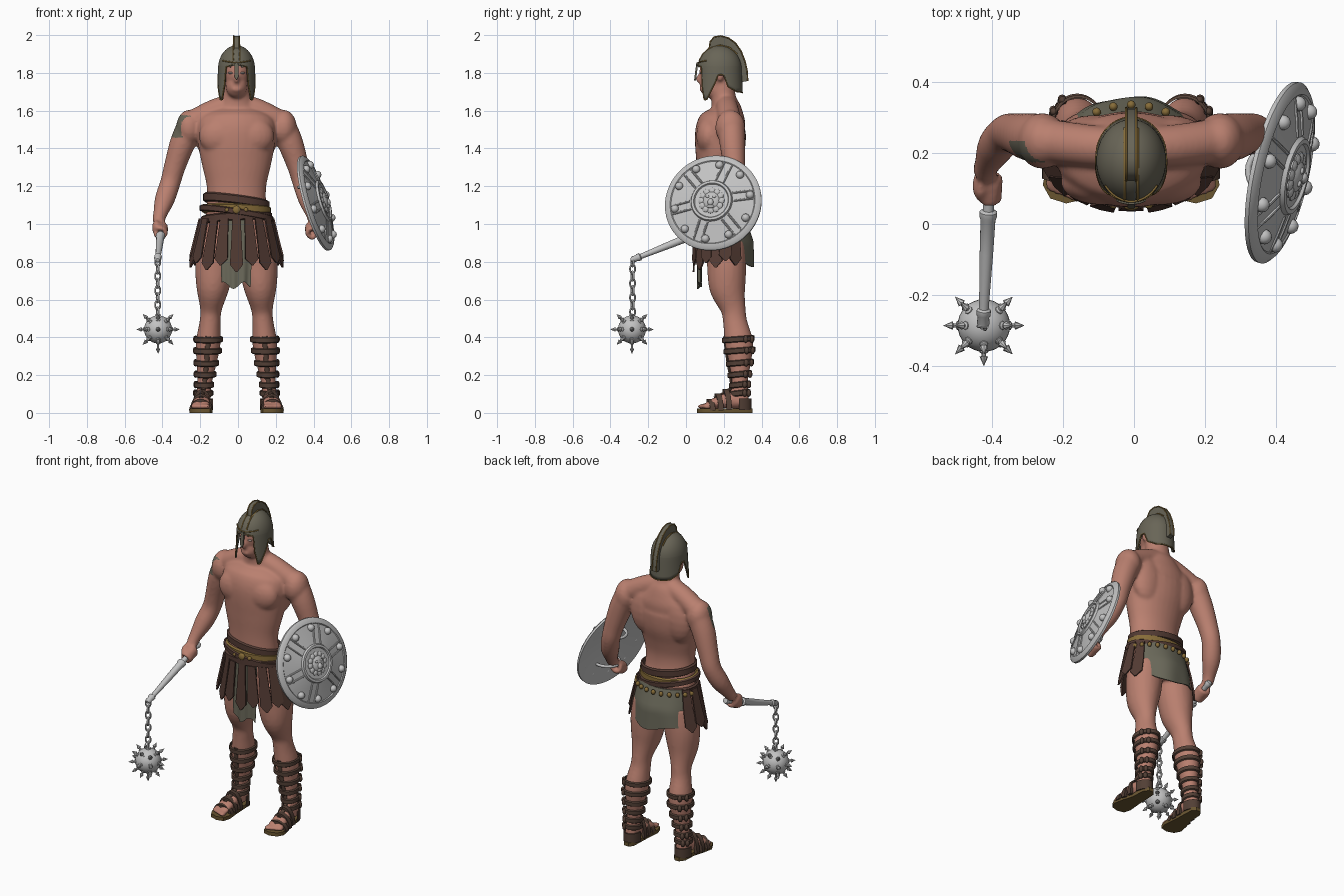
import bpy, bmesh, math
from math import sin, cos, pi, sqrt, radians
from mathutils import Vector as V, Matrix

if "Cube" in bpy.data.objects:
    bpy.data.objects.remove(bpy.data.objects["Cube"])

def material(name, r, g, b):
    m = bpy.data.materials.new(name); m.diffuse_color = (r, g, b, 1); return m
SKIN = material("skin", .49, .215, .16)
OLIVE = material("olive bronze", .14, .13, .095)
CLOTH = material("olive cloth", .15, .145, .105)
GOLD = material("gold trim", .24, .15, .04)
LEATHER = material("brown leather", .085, .043, .033)
STRAP = material("sandal strap", .085, .05, .036)
SOLE = material("sole", .14, .09, .03)
STEEL = material("steel", .54, .54, .54)
EYE = material("eye white", .45, .36, .32)

def obj(name, bm, mat, angle=45):
    bmesh.ops.remove_doubles(bm, verts=bm.verts, dist=1e-5)
    bmesh.ops.recalc_face_normals(bm, faces=bm.faces)
    me = bpy.data.meshes.new(name); bm.to_mesh(me); bm.free()
    me.materials.append(mat)
    o = bpy.data.objects.new(name, me); bpy.context.collection.objects.link(o)
    select(o)
    bpy.ops.object.shade_smooth_by_angle(angle=radians(angle))
    return o
def select(o):
    bpy.ops.object.select_all(action='DESELECT')
    o.select_set(True); bpy.context.view_layer.objects.active = o
def loft(bm, rings, cyclic=False, close=True, cap=True):
    vs = [[bm.verts.new(p) for p in r] for r in rings]
    n, m = len(vs), len(vs[0])
    for i in range(n if cyclic else n - 1):
        for j in range(m if close else m - 1):
            a, b = vs[i], vs[(i + 1) % n]
            bm.faces.new((a[j], a[(j + 1) % m], b[(j + 1) % m], b[j]))
    if cap and not cyclic:
        bm.faces.new(vs[0]); bm.faces.new(vs[-1][::-1])
def limb(bm, pts, ref=None, n=20, k=4):
    """Smooth tube through points (x, y, z, radius across, radius deep)."""
    P = [list(p) + [p[3]] * (5 - len(p)) for p in pts]
    Q = []
    for i in range(len(P) - 1):
        a, b, c, d = P[max(i - 1, 0)], P[i], P[i + 1], P[min(i + 2, len(P) - 1)]
        for s in range(k):
            t = s / k
            Q.append([.5 * (2*q + (r-p)*t + (2*p-5*q+4*r-w)*t*t + (3*q-p-3*r+w)*t**3) for p, q, r, w in zip(a, b, c, d)])
    Q.append(P[-1])
    C = [V(q[:3]) for q in Q]
    if ref is None:
        d = (C[-1] - C[0]).normalized(); ref = V((0, 0, 1)) if abs(d.y) > .8 else V((0, 1, 0))
    rings = []
    for i, q in enumerate(Q):
        t = (C[min(i + 1, len(C) - 1)] - C[max(i - 1, 0)]).normalized()
        u = ref.cross(t).normalized(); v = t.cross(u)
        rings.append([C[i] + u * q[3] * cos(2*pi*j/n) + v * q[4] * sin(2*pi*j/n) for j in range(n)])
    loft(bm, rings)
def ball(bm, c, r, M=Matrix(), seg=20):
    r = (r, r, r) if isinstance(r, (int, float)) else r
    bmesh.ops.create_uvsphere(bm, u_segments=seg, v_segments=seg // 2, radius=1,
                              matrix=M @ Matrix.Translation(c) @ Matrix.Diagonal((*r, 1)))
def lathe(bm, prof, M=Matrix(), n=48):
    loft(bm, [[M @ V((r*cos(2*pi*i/n), r*sin(2*pi*i/n), h)) for r, h in prof] for i in range(n)], True, False)
def extrude(bm, pts, d):
    loft(bm, [[V(p) - V(d) / 2 for p in pts], [V(p) + V(d) / 2 for p in pts]])
def tube(name, pts, r, mat, cyclic=False):
    cu = bpy.data.curves.new(name, 'CURVE'); cu.dimensions = '3D'; cu.bevel_depth = r; cu.bevel_resolution = 2
    sp = cu.splines.new('POLY'); sp.points.add(len(pts) - 1); sp.use_cyclic_u = cyclic
    for p, q in zip(sp.points, pts): p.co = (*q, 1)
    cu.materials.append(mat)
    o = bpy.data.objects.new(name, cu); bpy.context.collection.objects.link(o)
    select(o); bpy.ops.object.convert(target='MESH'); bpy.ops.object.shade_smooth_by_angle(angle=radians(60))
def band(bm, c, rx, ry, h, th, tx=0, ty=0, n=40):
    rings = []
    for i in range(n):
        a = 2 * pi * i / n
        p = V((c[0] + rx*sin(a), c[1] - ry*cos(a), c[2] + tx*sin(a) + ty*cos(a)))
        d = V((sin(a), -cos(a), 0)) * th; z = V((0, 0, h / 2))
        rings.append([p - z, p + d - z*.7, p + d + z*.7, p + z])
    loft(bm, rings, True)

# Body: overlapping limbs and muscles fused into one skin
bm = bmesh.new()
limb(bm, [(0,.20,.84,.14,.10), (0,.205,.92,.172,.12), (0,.19,1.0,.170,.115), (0,.17,1.1,.158,.102), (0,.165,1.2,.158,.10),
          (0,.17,1.3,.18,.114), (0,.18,1.4,.20,.132), (0,.185,1.5,.21,.134), (0,.203,1.56,.19,.115), (0,.21,1.61,.125,.085),
          (0,.20,1.66,.08,.066), (0,.19,1.76,.065,.065)], n=32)
ball(bm, (0, .168, 1.81), (.076, .098, .115)); ball(bm, (0, .135, 1.73), (.058, .06, .065))
ball(bm, (0, .07, 1.768), (.014, .02, .025)); ball(bm, (0, .082, 1.712), (.028, .012, .012))
HANDLE_A, HANDLE_B = V((-.398, .15, .985)), V((-.425, -.28, .812))
for s in (-1, 1):
    ball(bm, (s*.085, .119, 1.465), (.115, .066, .10))
    ball(bm, (s*.25, .234, 1.51), (.07, .08, .095))
    ball(bm, (s*.11, .24, 1.46), (.105, .067, .15)); ball(bm, (s*.075, .25, .91), (.08, .07, .09))
    ball(bm, (s*.08, .18, 1.785), (.012, .02, .03))
    limb(bm, [(0, .212, 1.645, .055), (s*.12, .22, 1.60, .06), (s*.24, .235, 1.535, .062)])
    limb(bm, [(s*x, y, z, r) for x, y, z, r in
              [(.24,.24,1.53,.07), (.285,.245,1.43,.068), (.325,.255,1.31,.058), (.35,.255,1.22,.054),
               (.38,.22,1.13,.053), (.405,.17,1.05,.037), (.413,.145,1.01,.034)]])
    limb(bm, [(s*x, y, z, r, r * q) for x, y, z, r, q in
              [(.10,.21,.90,.10,1.06), (.115,.215,.78,.104,1), (.126,.22,.66,.087,1.1), (.135,.25,.55,.058,1.15), (.14,.26,.48,.056,1.15),
               (.150,.28,.37,.066,1.15), (.157,.285,.28,.056,1.1), (.168,.285,.17,.04,1.1), (.175,.285,.09,.04,1.2), (.178,.285,.05,.042,1.2)]])
    # foot and toes
    limb(bm, [(s*.175,.32,.055,.035,.035), (s*.179,.25,.068,.04,.045), (s*.184,.18,.058,.045,.035), (s*.19,.115,.042,.05,.02)])
    for i in range(5):
        ball(bm, (s*(.152 + .0195*i), .085 + .007*i, .034), (.0115 + .002*(i == 0), .026, .015))
    # fist closed round a grip
    A = V((s * .398, HANDLE_A.y, HANDLE_A.z))
    d = (HANDLE_B - HANDLE_A).normalized(); d.x *= -s
    e1 = V((s, 0, 0)); e2 = d.cross(e1).normalized(); e1 = e2.cross(d)
    for i in range(4):
        c = A + d * (.022 + .021 * i)
        limb(bm, [(*(c + e1*.028*cos(t) + e2*.028*sin(t)), .0125) for t in [j*.6 for j in range(10)]], ref=d, n=10, k=2)
    ball(bm, A + d*.045 + V((s*.024, .0, .012)), (.023, .045, .042))
    limb(bm, [(*(A + V((0, -.01, .02))), .018), (*(A + d*.05 + V((-s*.02, 0, .024))), .015), (*(A + d*.09 + V((-s*.018, 0, .012))), .012)], n=10)
body = obj("body", bm, SKIN, 180)
m = body.modifiers.new("fuse", 'REMESH'); m.mode = 'VOXEL'; m.voxel_size = .0085; m.use_smooth_shade = True
m = body.modifiers.new("soften", 'SMOOTH'); m.factor = .5; m.iterations = 10
select(body); bpy.ops.object.convert(target='MESH')
body.data.materials.append(OLIVE)
for p in body.data.polygons:   # shoulder tattoo
    c = p.center
    p.use_smooth = True
    p.material_index = int(c.x < -.24 and abs(c.y - .205) < .03 and abs(c.z - 1.515) < .06)
bm = bmesh.new()
for s in (-1, 1): ball(bm, (s*.031, .083, 1.80), (.013, .009, .006))
obj("eyes", bm, EYE)

# Helmet
EDGE = [(0,1.845), (.62,1.832), (.68,1.74), (.85,1.655), (1.0,1.66), (1.35,1.74), (1.5,1.79), (1.75,1.79), (1.95,1.725), (2.4,1.70), (3.15,1.695)]
def edge(a):
    a = abs(a)
    for (a0, z0), (a1, z1) in zip(EDGE, EDGE[1:]):
        if a <= a1: return z0 + (z1 - z0) * (a - a0) / (a1 - a0)
def helm(a, z, g=0):
    k = sqrt(max(0, 1 - ((z - 1.82) / .126)**2)) if z > 1.82 else 1 + .06 * (1.82 - z) / .17
    return V(((.098 + g) * k * sin(a), .178 - (.117 + g) * k * cos(a), z))
ang = [-pi + 2*pi*i/120 for i in range(120)]
bm = bmesh.new()
loft(bm, [[helm(a, 1.82 + .126*cos(t*pi/24)) for t in range(12)] +
          [helm(a, 1.836 + (edge(a) - 1.836) * t / 6) for t in range(7)] for a in ang], True, False)
h = obj("helmet", bm, OLIVE, 60)
m = h.modifiers.new("thickness", 'SOLIDIFY'); m.thickness = .008
tube("helmet_edge_trim", [helm(a, edge(a)) for a in ang], .003, GOLD, True)
tube("helmet_brow_trim", [helm(.9*i/10, 1.853 + .012*abs(i)/10, .002) for i in range(-10, 11)], .0035, GOLD)
bm = bmesh.new()
extrude(bm, [(-.009,.060,1.855), (.009,.060,1.855), (.011,.05,1.78), (0,.048,1.76), (-.011,.05,1.78)], (0, .01, 0))
obj("nose_guard", bm, OLIVE)
OUT = [(.122,1.925), (.128,1.965), (.148,1.99), (.185,1.996), (.225,1.985), (.262,1.958), (.292,1.915), (.313,1.86), (.324,1.81), (.327,1.757)]
INN = [(.285,1.75), (.278,1.82), (.258,1.88), (.22,1.91), (.17,1.925)]
bm = bmesh.new(); extrude(bm, [(0, y, z) for y, z in OUT + INN], (.028, 0, 0)); obj("helmet_crest", bm, OLIVE)
for s in (-1, 1):
    tube("crest_trim", [(s*.014, y, z) for y, z in OUT], .0035, GOLD)
    tube("crest_base_trim", [(s*.018, y, z) for y, z in [(.07,1.865), (.09,1.90), (.12,1.928), (.18,1.946), (.23,1.934), (.27,1.90)]], .004, GOLD)

# Belts
for name, z, r, hgt, tx, mat in (("upper_belt", 1.12, .165, .05, -.022, LEATHER), ("gold_belt", 1.075, .171, .045, -.005, GOLD),
                                 ("sagging_belt", 1.055, .184, .035, -.03, LEATHER), ("lower_belt", 1.03, .178, .045, .01, LEATHER)):
    bm = bmesh.new(); band(bm, (0, .18, z), r, r*.68, hgt, .011, tx, .012); obj(name, bm, mat)
def skirt(a, z, flare=1, g=0):
    s = (1.03 - z) / .25 * flare
    ry = .13 + .012*s if cos(a) > 0 else .13 + .040 * min(s * 2.5, 1) * sqrt(-cos(a))
    return V(((.182 + .06*s + g) * sin(a), .188 - (ry + g) * cos(a), z))
bm = bmesh.new()
for i in range(-5, 6):
    ball(bm, skirt(.26 * i + pi, 1.005, 1, .008), (.013, .013, .015), seg=10)
ball(bm, (0, .05, 1.075), (.022, .012, .022)); ball(bm, (.05, .055, 1.075), .012); ball(bm, (-.05, .055, 1.075), .012)
obj("belt_studs", bm, GOLD)

# Skirt strips with pointed ends
bm = bmesh.new()
for i in range(-6, 7):
    a = radians(19.5) * i; low = .745 + .006 * abs(i) + .03 * (i % 2); g = .007 * (i % 2)
    t = V((cos(a) * .19, sin(a) * .14, 0)).normalized(); n = V((t.y, -t.x, 0))
    rings = []
    for f, w in ((0, .022), (.5, .029), (.86, .035), (1, .004)):
        p = skirt(a, 1.03 + (low - 1.03) * f, 1, g)
        rings.append([p - t*w, p + t*w, p + t*w + n*.009, p - t*w + n*.009])
    loft(bm, rings)
obj("skirt_strips", bm, LEATHER)
# Loincloth, front and back
def cloth(name, a0, a1, low, flare, amp):
    bm = bmesh.new(); rings = []
    for i in range(41):
        u = i / 40; a = a0 + (a1 - a0) * u
        zb = low + .018 * sin(9 * u + 1)
        zs = [1.03 + (zb - 1.03) * j / 10 for j in range(11)]
        w = lambda z: amp * sin(u * 19) * (1.03 - z) / .25
        rings.append([skirt(a, z, flare, w(z)) for z in zs] + [skirt(a, z, flare, w(z) - .006) for z in zs[::-1]])
    loft(bm, rings); obj(name, bm, CLOTH, 60)
cloth("front_loincloth", -.53, .5, .675, -.3, .003)
cloth("back_loincloth", radians(110), radians(250), .79, .8, .004)

# Sandals
for s in (-1, 1):
    side = "left" if s > 0 else "right"
    bm = bmesh.new()
    prof = [(.14,.33), (.16,.352), (.19,.352), (.212,.32), (.216,.24), (.237,.17), (.249,.11), (.228,.072), (.183,.058), (.14,.068), (.127,.11), (.135,.2)]
    extrude(bm, [(s*x, y, .011) for x, y in prof], (0, 0, .022)); obj(side + "_sole", bm, SOLE)
    bm = bmesh.new()
    for z, x, y, r in ((.39,.149,.277,.069), (.33,.152,.283,.067), (.265,.158,.285,.058), (.205,.164,.285,.05), (.15,.17,.285,.044), (.105,.174,.285,.043)):
        band(bm, (s*x, y, z), r, r*1.14, .032, .008, ty=-.006)
        for q in (.6, 1.1):   # knots at the outer back
            ball(bm, (s*(x + (r + .008)*sin(pi - q)), y + (r*1.14 + .008)*cos(q), z), (.013, .013, .02), seg=10)
    limb(bm, [(s*.149,.203,.405,.014,.008), (s*.157,.22,.28,.013,.008), (s*.17,.24,.15,.012,.008), (s*.18,.212,.11,.013,.01), (s*.187,.15,.078,.013,.009)], n=10)
    for y, z, x, w, hh in ((.122,.022,.19,.055,.055), (.165,.022,.187,.052,.084), (.208,.025,.182,.049,.105)):
        loft(bm, [[V((s*(x + (w + e)*cos(t*pi/14)), y + v + .02*abs(cos(t*pi/14)), z - .01 + (hh + e)*sin(t*pi/14)))
                   for e, v in ((-.012, -.014), (.006, -.014), (.006, .014), (-.012, .014))] for t in range(15)])
    loft(bm, [[V((s*(.176 + (.044 + e)*cos(t*pi/14)), .28 + (.06 + e)*sin(t*pi/14), .045 + v))
               for e, v in ((0, -.03), (.007, -.03), (.007, .03), (0, .03))] for t in range(15)])
    obj(side + "_sandal_straps", bm, STRAP)
for o in bpy.data.objects: o.location.x -= .008   # figure stands slightly off centre

# Shield: turned bowl with relief, tipped outward
nrm = V((1, -.22, .3)).normalized()
M = Matrix.Translation((.408, .145, 1.11)) @ nrm.to_track_quat('Z', 'Y').to_matrix().to_4x4()
def dome(r): return .05 * (1 - (r / .26)**2)
bm = bmesh.new()
prof = [(0, .058), (.07, .05), (.09, .05), (.095, .058), (.108, .057), (.113, .045), (.15, .036), (.2, .024), (.225, .018), (.23, .022), (.25, .016), (.261, .006), (.26, -.006), (.245, -.004)]
lathe(bm, prof + [(r, dome(r) - .016) for r in (.2, .13, .06, 0)], M, 64)
for i in range(10):
    a = 2*pi*(i + .3)/10
    ball(bm, (.205*cos(a), .205*sin(a), .024), (.022, .022, .022), M, 14)
for i in range(6):   # radial ribs in pairs
    R = M @ Matrix.Rotation(pi*i/3 + .2, 4, 'Z')
    for y in (-.022, .022):
        limb(bm, [(*(R @ V((r, y, dome(r) + .003))), .006) for r in (.115, .17, .225)], ref=nrm, n=8, k=1)
for i in range(12):   # mane and beast face
    a = pi*i/6; ball(bm, (.052*cos(a), .052*sin(a), .05), (.02, .02, .012), M, 10)
for p, r in (((0, 0, .055), (.045, .048, .018)), ((0, -.014, .069), (.016, .02, .014)), ((-.018, .016, .07), (.01, .007, .006)),
             ((.018, .016, .07), (.01, .007, .006)), ((0, -.036, .064), (.02, .01, .01))):
    ball(bm, p, r, M, 14)
obj("shield", bm, STEEL, 40)
for q in (.085, -.12):   # arm loops on the back
    tube("shield_arm_loop", [M @ V((.075*cos(t*pi/12), q + .02*sin(t*pi/12), .025 - .085*sin(t*pi/12))) for t in range(13)], .009, STEEL)

# Flail: handle, chain, spiked ball
HANDLE_A.x = -.405
ax = HANDLE_B - HANDLE_A; L = ax.length
H = Matrix.Translation(HANDLE_A) @ ax.to_track_quat('Z', 'Y').to_matrix().to_4x4()
bm = bmesh.new()
lathe(bm, [(0, -.045), (.016, -.04), (.021, -.026), (.015, -.012), (.014, .08), (.016, .12), (.025, .125), (.025, .14), (.021, .15), (.019, .25), (.014, L - .06),
           (.014, L - .045), (.02, L - .04), (.02, L - .025), (.016, L - .02), (.018, L), (.01, L + .012), (0, L + .014)], H, 20)
obj("flail_handle", bm, STEEL)
bm = bmesh.new()
for i in range(8):
    R = Matrix.Translation((-.425, -.283, .80 - .038*i)) @ Matrix.Rotation(pi/2*(i % 2) + .4, 4, 'Z')
    loft(bm, [[R @ V(((.0145 + .0052*cos(b))*cos(a), .0052*sin(b), (.0245 + .0052*cos(b))*sin(a)))
               for b in [2*pi*j/8 for j in range(8)]] for a in [2*pi*k/16 for k in range(16)]], True)
obj("flail_chain", bm, STEEL)
bm = bmesh.new(); C = V((-.423, -.286, .442))
ball(bm, C, .074, seg=32)
for x in (-1, 0, 1):
    for y in (-1, 0, 1):
        for z in (-1, 0, 1):
            if x or y or (z < 0):
                d = V((x, y, z)).normalized()
                S = Matrix.Translation(C) @ d.to_track_quat('Z', 'Y').to_matrix().to_4x4()
                e = .015 if z < 0 and not (x or y) else 0
                lathe(bm, [(0, .06), (.012, .068), (.012, .076), (.006, .079), (.006, .086 + e), (.012, .088 + e), (0, .115 + e)], S, 8)
lathe(bm, [(0, .06), (.014, .07), (.014, .08), (0, .084)], Matrix.Translation(C), 12)
obj("flail_ball", bm, STEEL, 35)

for m in bpy.data.materials:
    if m.users and not m.is_grease_pencil:
        m.use_nodes = True
        m.node_tree.nodes["Principled BSDF"].inputs["Base Color"].default_value = m.diffuse_color
